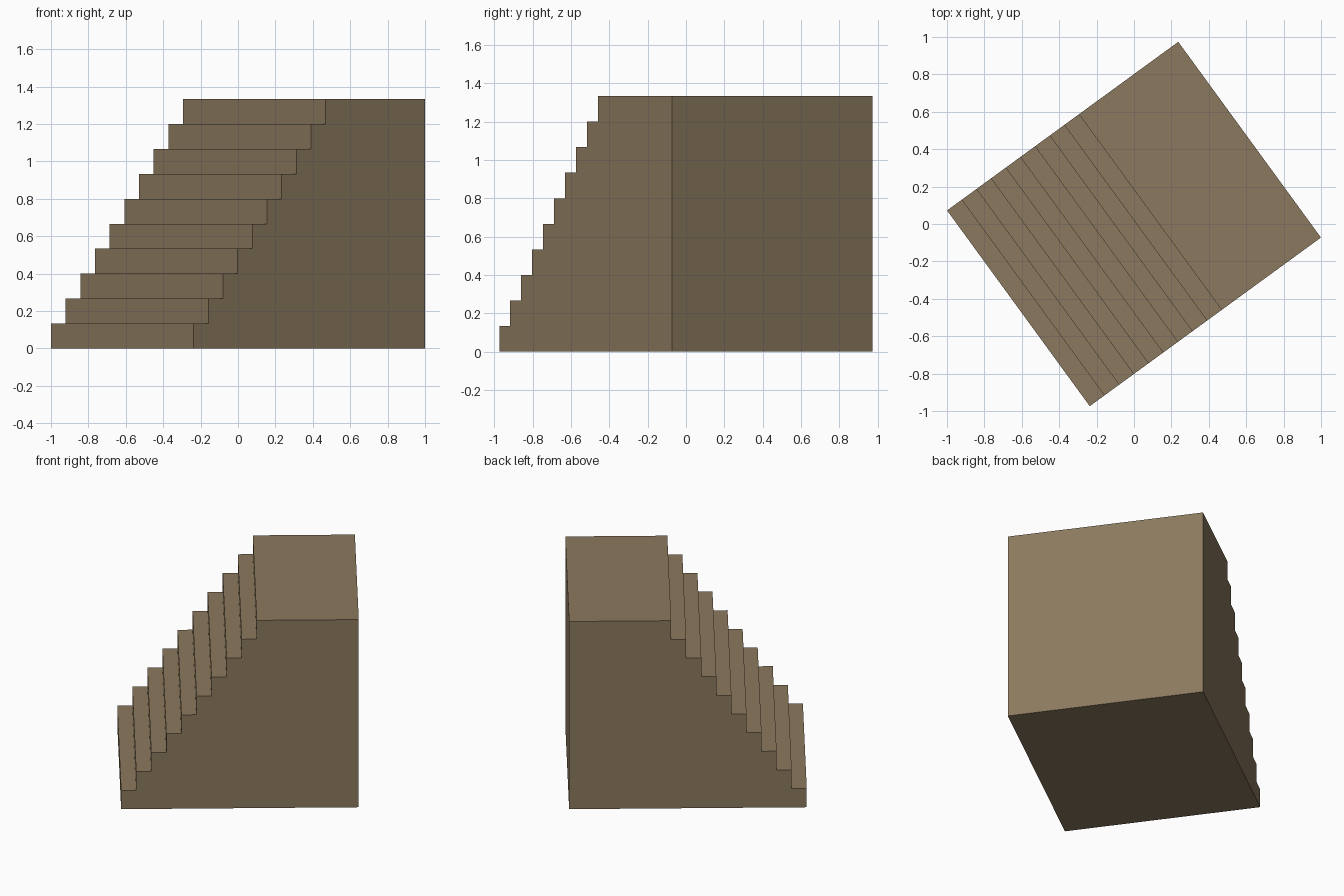
import bpy, bmesh, math
from mathutils import Matrix

cube = bpy.data.objects.get("Cube")
if cube:
    bpy.data.objects.remove(cube, do_unlink=True)

STEPS = 10
LENGTH, WIDTH, HEIGHT = 1.53, 1.295, 1.333
TREAD = 0.097
RISE = HEIGHT / STEPS
TURN = math.radians(36.1)

# Stone colour
stone = bpy.data.materials.new("brown_stone")
colour = (0.258, 0.191, 0.112, 1)
stone.use_nodes = True
stone.diffuse_color = colour
stone.node_tree.nodes["Principled BSDF"].inputs["Base Color"].default_value = colour

# Stepped side profile: risers and treads, then the solid back
profile = []
for i in range(STEPS):
    x = -LENGTH / 2 + i * TREAD
    profile += [(x, i * RISE), (x, (i + 1) * RISE)]
profile += [(LENGTH / 2, HEIGHT), (LENGTH / 2, 0)]

# Extrude the profile across the width and turn it on the ground
bm = bmesh.new()
side = bm.faces.new([bm.verts.new((x, -WIDTH / 2, z)) for x, z in profile])
extruded = bmesh.ops.extrude_face_region(bm, geom=[side], use_keep_orig=True)
moved = [v for v in extruded["geom"] if isinstance(v, bmesh.types.BMVert)]
bmesh.ops.translate(bm, verts=moved, vec=(0, WIDTH, 0))
bmesh.ops.recalc_face_normals(bm, faces=bm.faces)
bmesh.ops.transform(bm, matrix=Matrix.Rotation(TURN, 4, "Z"), verts=bm.verts)

mesh = bpy.data.meshes.new("staircase")
bm.to_mesh(mesh)
bm.free()
mesh.materials.append(stone)
staircase = bpy.data.objects.new("staircase", mesh)
bpy.context.collection.objects.link(staircase)
